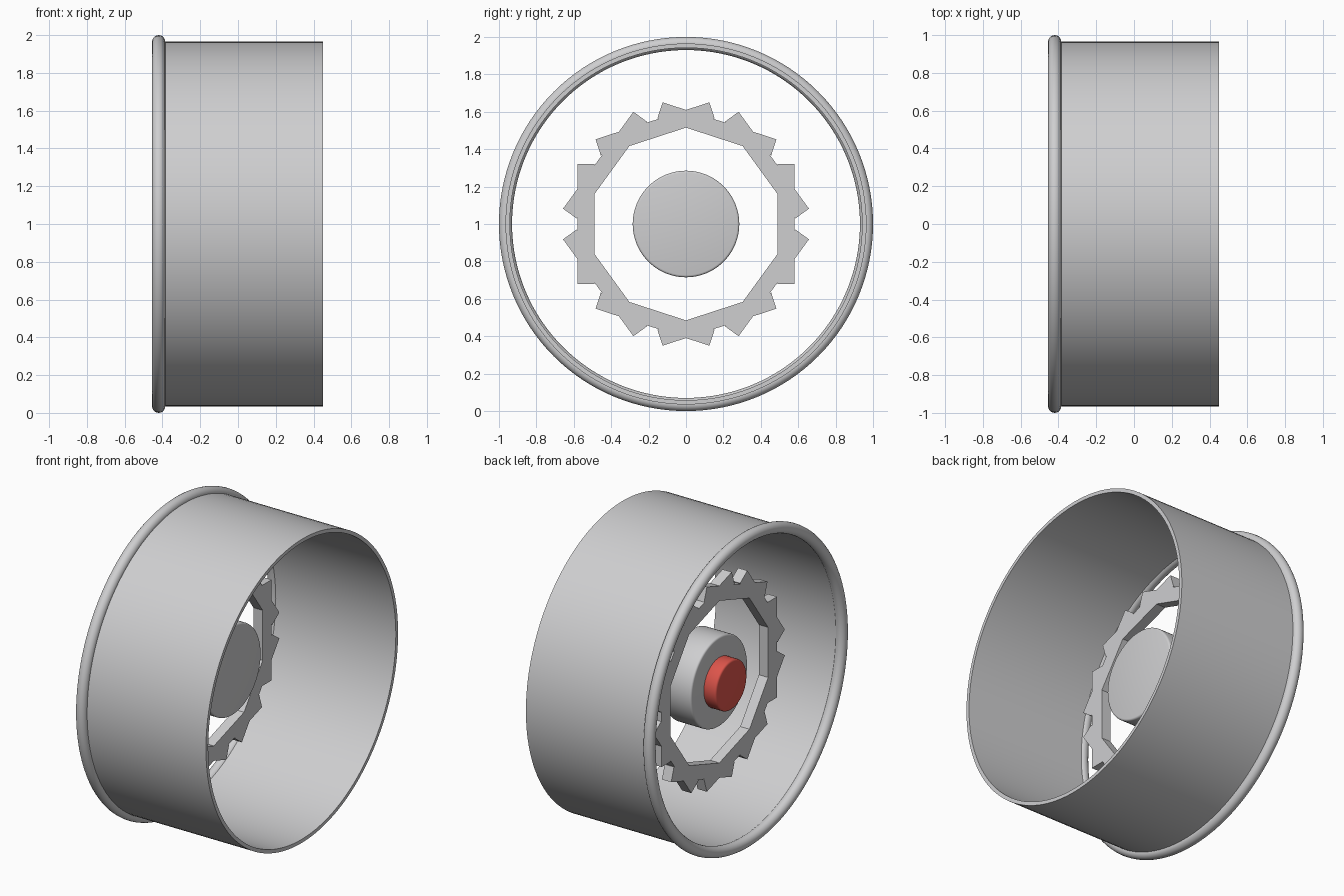
import bpy, bmesh, math
from mathutils import Matrix, Vector

cube = bpy.data.objects.get("Cube")
if cube:
    bpy.data.objects.remove(cube, do_unlink=True)

CENTRE = Vector((0, 0, 1))


def material(name, rgb):
    m = bpy.data.materials.new(name)
    m.use_nodes = True
    m.diffuse_color = (*rgb, 1)
    m.node_tree.nodes["Principled BSDF"].inputs["Base Color"].default_value = (*rgb, 1)
    return m


grey = material("light grey", (0.62, 0.62, 0.63))
red = material("red", (0.72, 0.09, 0.07))


def add_object(name, bm, mat, smooth=True):
    bmesh.ops.recalc_face_normals(bm, faces=bm.faces)
    mesh = bpy.data.meshes.new(name)
    bm.to_mesh(mesh)
    bm.free()
    mesh.materials.append(mat)
    obj = bpy.data.objects.new(name, mesh)
    obj.location = CENTRE
    bpy.context.collection.objects.link(obj)
    if smooth:
        bpy.ops.object.select_all(action="DESELECT")
        obj.select_set(True)
        bpy.context.view_layer.objects.active = obj
        bpy.ops.object.shade_smooth_by_angle(angle=math.radians(35))
    return obj


def lathe(name, profile, mat, steps=128):
    """Spin a closed (x, radius) profile around the x axis."""
    bm = bmesh.new()
    verts = [bm.verts.new((x, 0, r)) for x, r in profile]
    edges = [bm.edges.new((a, b)) for a, b in zip(verts, verts[1:] + verts[:1])]
    bmesh.ops.spin(bm, geom=verts + edges, axis=(1, 0, 0), cent=(0, 0, 0),
                   angle=math.tau, steps=steps)
    bmesh.ops.remove_doubles(bm, verts=bm.verts, dist=1e-5)
    return add_object(name, bm, mat)


def disc(name, x0, x1, radius, bevel, mat):
    """Solid cylinder along x with softly rounded rims."""
    bm = bmesh.new()
    turn = Matrix.Translation(((x0 + x1) / 2, 0, 0)) @ Matrix.Rotation(math.pi / 2, 4, "Y")
    bmesh.ops.create_cone(bm, cap_ends=True, segments=96, radius1=radius,
                          radius2=radius, depth=x1 - x0, matrix=turn)
    rims = [e for e in bm.edges if any(len(f.verts) > 4 for f in e.link_faces)]
    bmesh.ops.bevel(bm, geom=rims, offset=bevel, segments=3, profile=0.5, affect="EDGES")
    return add_object(name, bm, mat)


# Thin open drum
lathe("drum_shell", [(-0.42, 0.965), (0.45, 0.965), (0.45, 0.942), (-0.42, 0.942)], grey)

# Rounded lip around one end
lip = [(-0.42 + 0.035 * math.cos(a), 0.965 + 0.035 * math.sin(a))
       for a in (math.tau * i / 20 for i in range(20))]
lathe("rim_lip", lip, grey)

# Ring of ten overlapping bars whose ends stick out as teeth
bm = bmesh.new()
for i in range(10):
    place = (Matrix.Rotation(math.tau * i / 10, 4, "X")
             @ Matrix.Translation((-0.202, 0.535, 0))
             @ Matrix.Diagonal((0.065, 0.09, 0.64, 1)))
    bmesh.ops.create_cube(bm, size=1, matrix=place)
add_object("toothed_ring", bm, grey, smooth=False)

# Hub and its button
disc("hub", -0.235, -0.035, 0.285, 0.012, grey)
disc("hub_button", -0.32, -0.225, 0.157, 0.012, red)
